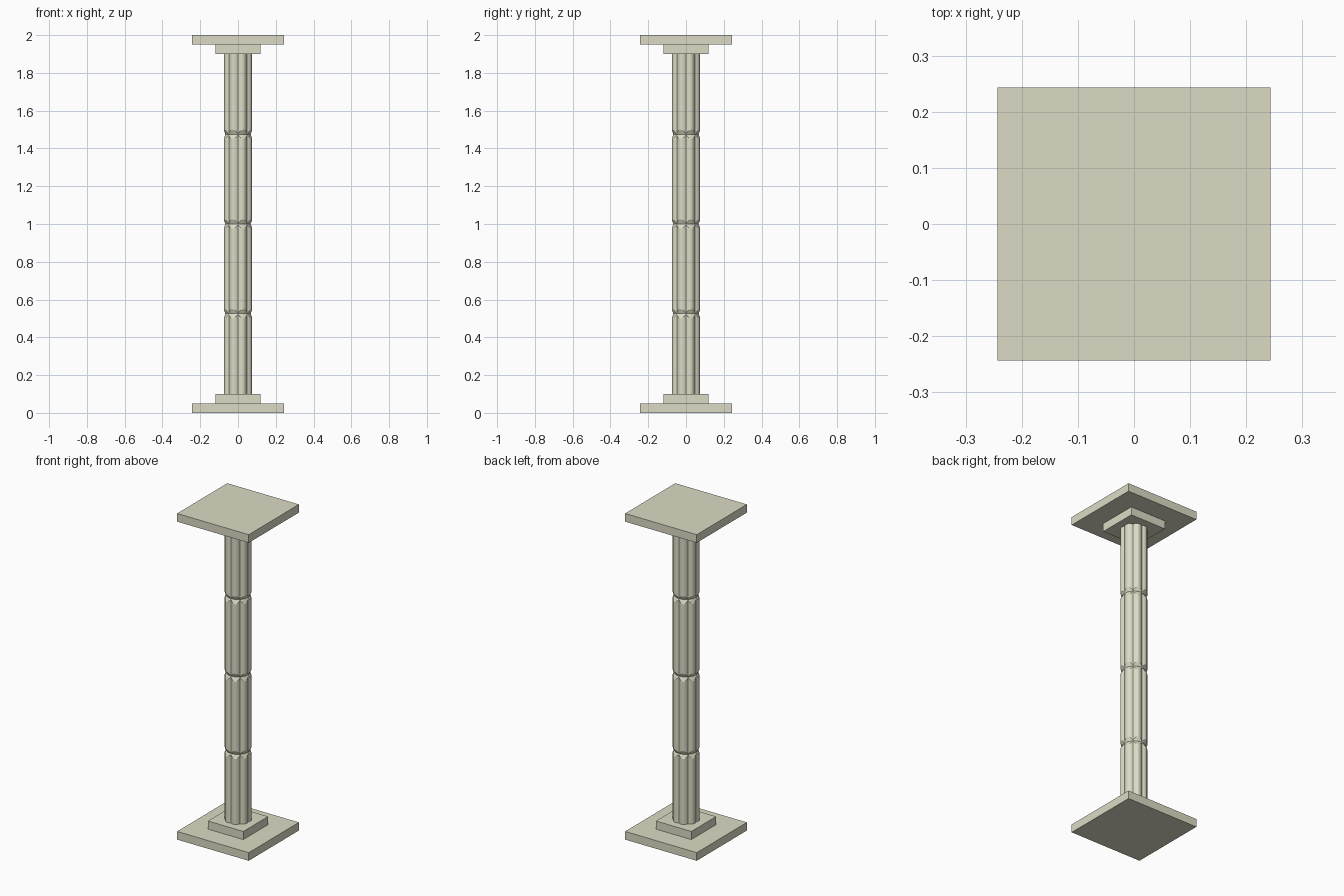
import bpy, bmesh
from math import sin, cos, pi, radians

if "Cube" in bpy.data.objects:
    bpy.data.objects.remove(bpy.data.objects["Cube"])

stone = bpy.data.materials.new("pale_stone")
stone.diffuse_color = (0.72, 0.71, 0.56, 1)
stone.use_nodes = True
stone.node_tree.nodes["Principled BSDF"].inputs["Base Color"].default_value = stone.diffuse_color


def finish(name, bm):
    bmesh.ops.recalc_face_normals(bm, faces=bm.faces[:])
    mesh = bpy.data.meshes.new(name)
    bm.to_mesh(mesh)
    bm.free()
    mesh.materials.append(stone)
    ob = bpy.data.objects.new(name, mesh)
    bpy.context.collection.objects.link(ob)
    return ob


def slab(name, half, z0, z1):
    bm = bmesh.new()
    bmesh.ops.create_cube(bm, size=1)
    for v in bm.verts:
        v.co = (v.co.x * 2 * half, v.co.y * 2 * half, z0 + (v.co.z + 0.5) * (z1 - z0))
    finish(name, bm)


LOBES, STEPS = 8, 6
VALLEY, PEAK, CHAMFER = 0.068, 0.078, 0.022


# Lobed drum; each lobe is chamfered back to the valley radius at both ends
def drum(name, z0, z1):
    bm = bmesh.new()
    rings = [[], [], [], []]
    n = LOBES * STEPS
    for i in range(n):
        a = 2 * pi * i / n
        bulge = sin(pi * (i % STEPS) / STEPS)
        r = VALLEY + (PEAK - VALLEY) * bulge
        c = 0.003 + CHAMFER * bulge
        inner = VALLEY - 0.002
        for ring, (rad, z) in zip(rings, ((inner, z0), (r, z0 + c), (r, z1 - c), (inner, z1))):
            ring.append(bm.verts.new((rad * cos(a), rad * sin(a), z)))
    for lo, hi in zip(rings, rings[1:]):
        for i in range(n):
            j = (i + 1) % n
            bm.faces.new((lo[i], lo[j], hi[j], hi[i]))
    bm.faces.new(rings[0])
    bm.faces.new(rings[-1])
    ob = finish(name, bm)
    bpy.context.view_layer.objects.active = ob
    ob.select_set(True)
    bpy.ops.object.shade_smooth_by_angle(angle=radians(25))
    ob.select_set(False)


# Stepped base and mirrored capital
for end, flip in (("base", False), ("capital", True)):
    for part, half, lo, hi in (("plate", 0.243, 0, 0.05), ("step", 0.12, 0.05, 0.10)):
        z0, z1 = (2 - hi, 2 - lo) if flip else (lo, hi)
        slab(f"{end}_{part}", half, z0, z1)

# Shaft of four stacked drums
for k in range(4):
    drum(f"shaft_drum_{k + 1}", 0.05 + 0.475 * k, 0.05 + 0.475 * (k + 1))
